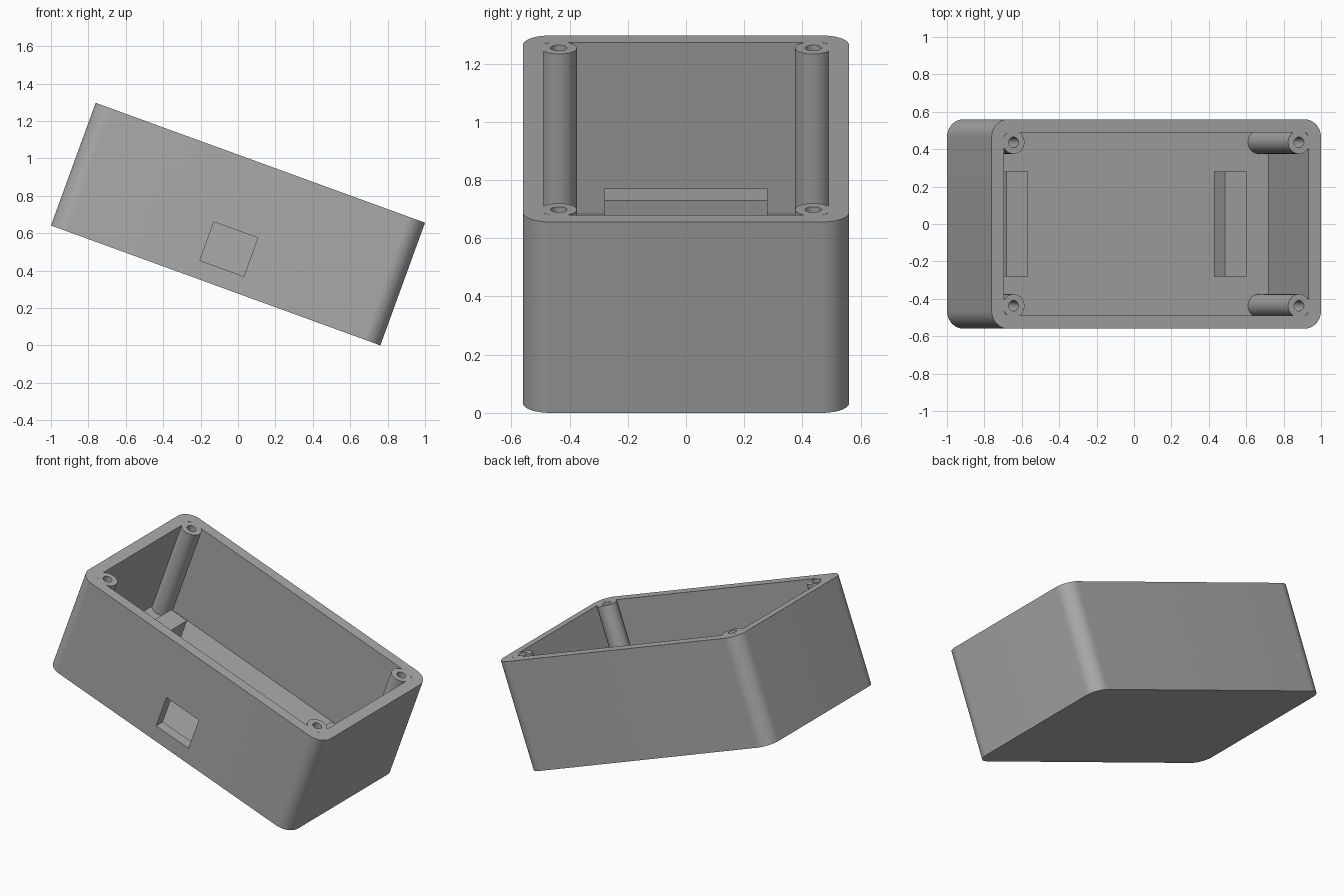
import bpy
import bmesh
from math import cos, sin, pi, radians
from mathutils import Matrix

cube = bpy.data.objects.get("Cube")
if cube:
    bpy.data.objects.remove(cube, do_unlink=True)

LENGTH, WIDTH, HEIGHT, WALL = 1.874, 1.12, 0.698, 0.07
TILT = radians(20)

grey = bpy.data.materials.new("mid grey")
grey.use_nodes = True
colour = (0.4, 0.4, 0.4, 1)
grey.diffuse_color = colour
grey.node_tree.nodes["Principled BSDF"].inputs["Base Color"].default_value = colour


def prism(name, outline, low, high):
    """Extrude a flat outline upwards from low to high."""
    bm = bmesh.new()
    base = bm.faces.new([bm.verts.new((x, y, low)) for x, y in outline])
    top = bmesh.ops.extrude_face_region(bm, geom=[base])["geom"]
    bmesh.ops.translate(bm, vec=(0, 0, high - low),
                        verts=[v for v in top if isinstance(v, bmesh.types.BMVert)])
    bmesh.ops.recalc_face_normals(bm, faces=bm.faces)
    mesh = bpy.data.meshes.new(name)
    bm.to_mesh(mesh)
    bm.free()
    mesh.materials.append(grey)
    obj = bpy.data.objects.new(name, mesh)
    bpy.context.collection.objects.link(obj)
    return obj


def rounded(length, width, radius, steps=12):
    points = []
    for corner, (sx, sy) in enumerate([(1, 1), (-1, 1), (-1, -1), (1, -1)]):
        for i in range(steps + 1):
            a = (corner + i / steps) * pi / 2
            points.append((sx * (length / 2 - radius) + radius * cos(a),
                           sy * (width / 2 - radius) + radius * sin(a)))
    return points


def rectangle(x0, x1, y0, y1):
    return [(x0, y0), (x1, y0), (x1, y1), (x0, y1)]


def circle(cx, cy, radius, sides=40):
    return [(cx + radius * cos(2 * pi * i / sides), cy + radius * sin(2 * pi * i / sides))
            for i in range(sides)]


def combine(target, tool, operation):
    """Apply a boolean and discard the tool."""
    mod = target.modifiers.new(tool.name, "BOOLEAN")
    mod.operation = operation
    mod.solver = "EXACT"
    mod.object = tool
    bpy.context.view_layer.objects.active = target
    bpy.ops.object.modifier_apply(modifier=mod.name)
    bpy.data.objects.remove(tool, do_unlink=True)


# Open-topped shell
case = prism("enclosure_case", rounded(LENGTH, WIDTH, 0.095), 0, HEIGHT)
cavity = prism("cavity", rounded(LENGTH - 2 * WALL, WIDTH - 2 * WALL, 0.03, 6),
               WALL, HEIGHT + 0.1)
combine(case, cavity, "DIFFERENCE")

# Corner screw posts with bored holes
for sx in (-1, 1):
    for sy in (-1, 1):
        x, y = sx * 0.812, sy * 0.437
        combine(case, prism("screw_post", circle(x, y, 0.062), WALL / 2, HEIGHT), "UNION")
        combine(case, prism("screw_hole", circle(x, y, 0.028), 0.3, HEIGHT + 0.1), "DIFFERENCE")

# Support blocks on the floor
for sx in (-1, 1):
    x0, x1 = sorted((sx * 0.56, sx * 0.682))
    combine(case, prism("support_block", rectangle(x0, x1, -0.28, 0.28), WALL / 2, 0.231), "UNION")

# Port through the front wall
port = prism("port_opening", rectangle(-0.125, 0.125, -WIDTH, -WIDTH / 2 + WALL + 0.03), 0.097, 0.316)
combine(case, port, "DIFFERENCE")

# Smooth shading, then tip the case and rest it on its lower edge
bpy.ops.object.select_all(action="DESELECT")
case.select_set(True)
bpy.context.view_layer.objects.active = case
bpy.ops.object.shade_smooth_by_angle(angle=radians(30))
rise = LENGTH / 2 * sin(TILT)
shift = -HEIGHT / 2 * sin(TILT)
case.data.transform(Matrix.Translation((shift, 0, rise)) @ Matrix.Rotation(TILT, 4, "Y"))
